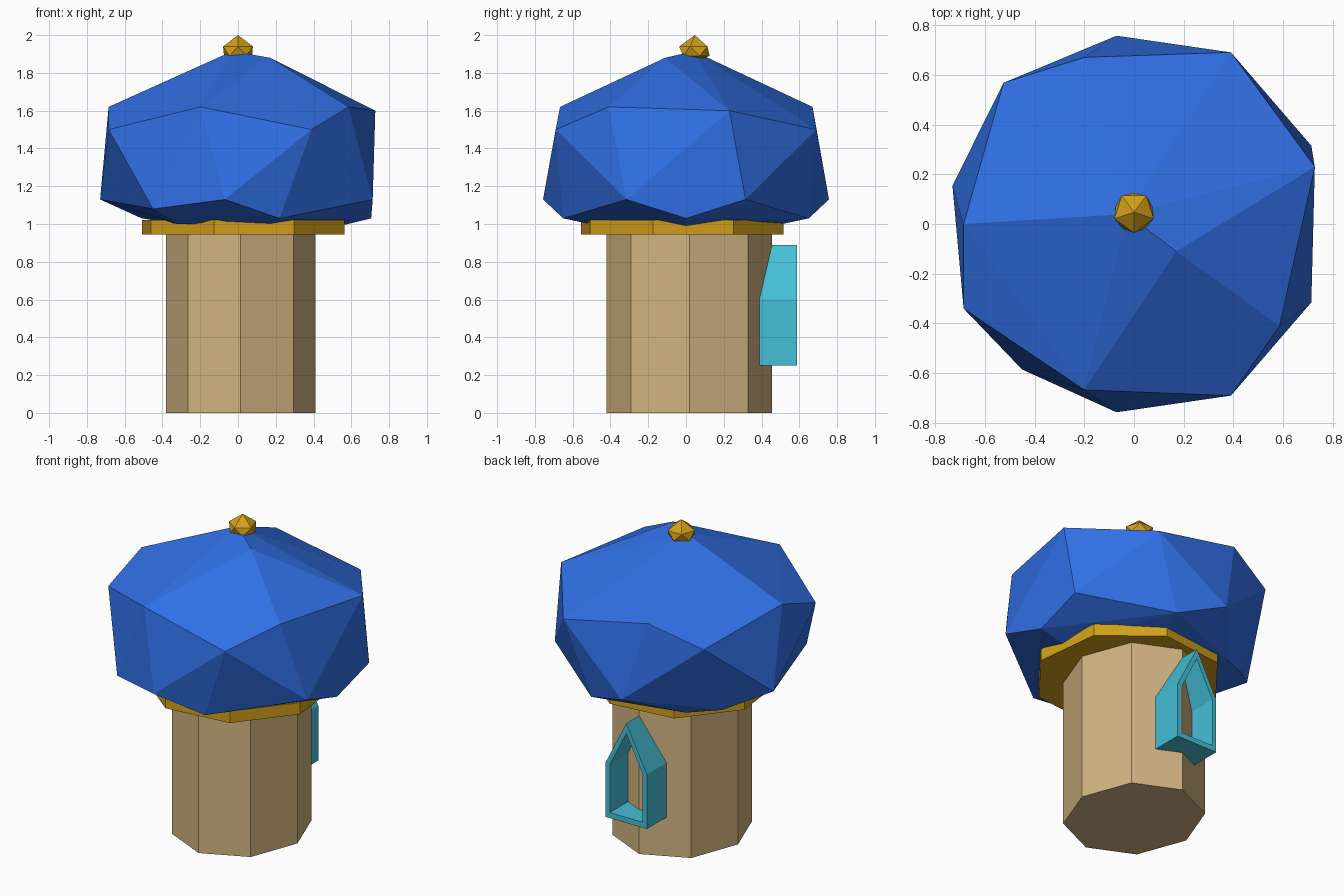
import bpy, bmesh, math

if "Cube" in bpy.data.objects:
    bpy.data.objects.remove(bpy.data.objects["Cube"])


def finish(name, bm, color):
    bmesh.ops.recalc_face_normals(bm, faces=bm.faces)
    me = bpy.data.meshes.new(name)
    bm.to_mesh(me)
    bm.free()
    ob = bpy.data.objects.new(name, me)
    bpy.context.collection.objects.link(ob)
    mat = bpy.data.materials.new(name + "_colour")
    mat.diffuse_color = (*color, 1)
    mat.use_nodes = True
    mat.node_tree.nodes["Principled BSDF"].inputs["Base Color"].default_value = mat.diffuse_color
    me.materials.append(mat)
    return ob


def ring(cx, cy, rx, ry, z, turn, sides):
    return [(cx + rx * math.cos(turn + i * math.tau / sides),
             cy + ry * math.sin(turn + i * math.tau / sides), z) for i in range(sides)]


def hull(name, points, color):
    bm = bmesh.new()
    for p in points:
        bm.verts.new(p)
    bmesh.ops.convex_hull(bm, input=bm.verts)
    return finish(name, bm, color)


def prism(name, cx, cy, rx, ry, z0, z1, turn, color, sides=8):
    bm = bmesh.new()
    low, high = [[bm.verts.new(p) for p in ring(cx, cy, rx, ry, z, turn, sides)]
                 for z in (z0, z1)]
    bm.faces.new(low[::-1])
    bm.faces.new(high)
    for i in range(sides):
        j = (i + 1) % sides
        bm.faces.new((low[i], low[j], high[j], high[i]))
    return finish(name, bm, color)


GOLD = (0.65, 0.35, 0.01)

# Octagonal tower body and the trim ring under the roof
prism("tower_body", 0.014, 0.018, 0.396, 0.438, 0, 1.01, 0, (0.64, 0.455, 0.22))
prism("roof_trim", 0.027, -0.02, 0.558, 0.558, 0.945, 1.02, math.radians(-16), GOLD)

# Faceted roof: irregular rings of corner points wrapped in a convex hull
crown = [(-0.03, 0.04, 1.915), (0.17, -0.11, 1.88)]
shoulder = [(-0.685, 0, 1.62), (-0.2, 0.67, 1.62), (-0.2, -0.667, 1.62),
            (0.585, -0.41, 1.62), (0.727, 0.23, 1.6)]
middle = [(0.39, -0.69, 1.5), (0.39, 0.69, 1.5), (-0.685, -0.34, 1.5),
          (-0.524, 0.568, 1.5)]
belly = [(0.713, -0.315, 1.13), (0.713, 0.315, 1.13), (-0.07, -0.757, 1.13),
         (-0.07, 0.757, 1.13), (-0.73, 0.155, 1.13), (-0.45, -0.585, 1.08)]
hem = [(0.705, 0, 1.03), (0.22, -0.65, 1.03), (0.22, 0.65, 1.03), (-0.51, 0.36, 1.03)]
under = [(0.54, 0, 0.99), (-0.32, -0.46, 1.0), (-0.32, 0.46, 1.0),
         (0.17, -0.51, 1.0), (0.17, 0.51, 1.0)]
hull("roof_dome", crown + shoulder + middle + belly + hem + under, (0.03, 0.16, 0.78))

# Finial: pointed five-sided knob
hull("finial", [(0, 0.047, 2.0), (0, 0.047, 1.86)]
     + ring(0, 0.047, 0.083, 0.083, 1.94, math.radians(-90), 5)
     + ring(0, 0.047, 0.078, 0.078, 1.89, math.radians(-54), 5), GOLD)

# Pointed door frame on the back, open through to the tower wall
outer = [(-0.147, 0.25), (0.147, 0.25), (0.147, 0.6), (0, 0.89), (-0.147, 0.6)]
inner = [(-0.117, 0.285), (0.117, 0.285), (0.117, 0.593), (0, 0.825), (-0.117, 0.593)]
bm = bmesh.new()
loops = [[bm.verts.new((0.014 + x, y, z)) for x, z in prof]
         for prof, y in ((outer, 0.34), (outer, 0.587), (inner, 0.587), (inner, 0.34))]
for k in range(4):
    a, b = loops[k], loops[(k + 1) % 4]
    for i in range(5):
        j = (i + 1) % 5
        bm.faces.new((a[i], a[j], b[j], b[i]))
finish("door_frame", bm, (0.06, 0.52, 0.67))
